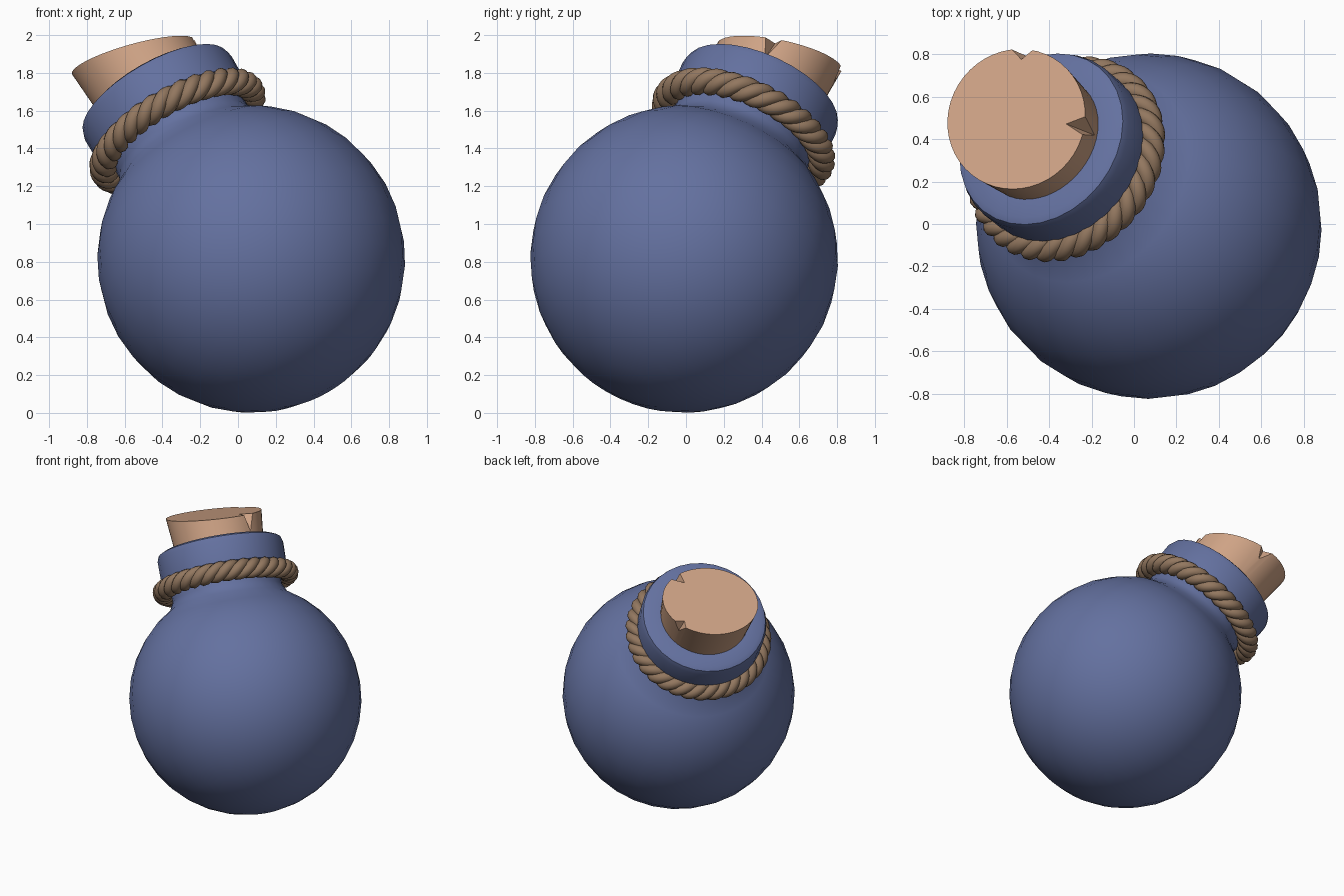
import bpy, bmesh, math
from mathutils import Vector, Matrix

if "Cube" in bpy.data.objects:
    bpy.data.objects.remove(bpy.data.objects["Cube"])

CENTRE = Vector((0.07, -0.01, 0.815))
AXIS = Vector((-0.464, 0.375, 0.803)).normalized()
TILT = AXIS.to_track_quat('Z', 'Y').to_matrix().to_4x4()
FRAME = Matrix.Translation(CENTRE) @ TILT      # local z runs up the neck
SEG = 32


def material(name, rgb):
    m = bpy.data.materials.new(name)
    m.diffuse_color = (*rgb, 1)
    m.use_nodes = True
    m.node_tree.nodes["Principled BSDF"].inputs["Base Color"].default_value = m.diffuse_color
    return m


blue = material("blue glaze", (0.127, 0.165, 0.35))
tan = material("cork tan", (0.62, 0.365, 0.235))
brown = material("rope brown", (0.29, 0.185, 0.115))


def make(name, bm, mat, angle=None):
    bmesh.ops.recalc_face_normals(bm, faces=bm.faces[:])
    me = bpy.data.meshes.new(name)
    bm.to_mesh(me)
    bm.free()
    ob = bpy.data.objects.new(name, me)
    bpy.context.collection.objects.link(ob)
    if mat:
        me.materials.append(mat)
    if angle:
        bpy.ops.object.select_all(action='DESELECT')
        ob.select_set(True)
        bpy.context.view_layer.objects.active = ob
        bpy.ops.object.shade_smooth_by_angle(angle=math.radians(angle))
    return ob


def circle(bm, mat, r, z=0.0, n=SEG):
    return [bm.verts.new(mat @ Vector((r * math.cos(2 * math.pi * i / n),
                                       r * math.sin(2 * math.pi * i / n), z))) for i in range(n)]


def bridge(bm, a, b):
    for i in range(len(a)):
        j = (i + 1) % len(a)
        bm.faces.new((a[i], a[j], b[j], b[i]))


# Round flask body, neck and collar: one turned profile (radius, height)
R = 0.815
end = math.pi - math.asin(0.42 / R)
profile = [(R * math.sin(end * i / 15), -R * math.cos(end * i / 15)) for i in range(1, 16)]
profile += [(0.39, 0.76), (0.39, 0.89), (0.445, 0.91), (0.447, 1.06), (0.435, 1.095),
            (0.405, 1.11), (0.30, 1.11), (0.29, 0.95)]
bm = bmesh.new()
rings = [circle(bm, FRAME, r, z) for r, z in profile]
pole = bm.verts.new(FRAME @ Vector((0, 0, -R)))
for i in range(SEG):
    bm.faces.new((pole, rings[0][(i + 1) % SEG], rings[0][i]))
for a, b in zip(rings, rings[1:]):
    bridge(bm, a, b)
bm.faces.new(rings[-1])
make("flask", bm, blue, 40)

# Cork: round plug whose top is cut at a flatter angle
top_centre = Vector((-0.555, 0.495, 1.885))
top_normal = Vector((-0.264, 0.2, 0.944)).normalized()
# same twist for both rings: rotate the neck frame onto the top normal
swing = AXIS.rotation_difference(top_normal).to_matrix().to_4x4()
top_frame = Matrix.Translation(top_centre) @ swing @ TILT
bm = bmesh.new()
low = circle(bm, FRAME, 0.30, 0.97, 48)
high = circle(bm, top_frame, 0.337, 0, 48)
bridge(bm, low, high)
bm.faces.new(high)
bm.faces.new(low[::-1])
cork = make("cork", bm, tan, 40)


# Wedge notches chipped from the cork rim
def notch(name, aim, depth, width, drop):
    d = Vector((*aim, 0)) - Vector((top_centre.x, top_centre.y, 0))
    d = (d - top_normal * d.dot(top_normal)).normalized()
    s = top_normal.cross(d)
    inner, outer = 0.337 - depth, 0.40
    half = width / 2 * (outer - inner) / depth
    bm = bmesh.new()
    for lift in (0.0, 0.05):
        base = top_centre + top_normal * lift
        for p in (d * inner, d * outer + s * half, d * outer - s * half):
            bm.verts.new(base + p)
    bm.verts.new(top_centre + d * 0.36 - AXIS * drop)
    bmesh.ops.convex_hull(bm, input=bm.verts[:])
    cutter = make(name, bm, tan)
    cutter.hide_render = True
    cutter.hide_set(True)
    mod = cork.modifiers.new(name, 'BOOLEAN')
    mod.operation = 'DIFFERENCE'
    mod.solver = 'EXACT'
    mod.object = cutter


notch("notch_back", (-0.545, 0.82), 0.05, 0.11, 0.16)
notch("notch_side", (-0.22, 0.445), 0.09, 0.09, 0.17)

# Rope: three strands twisted around a ring
curve = bpy.data.curves.new("rope", 'CURVE')
curve.dimensions = '3D'
curve.bevel_depth = 0.038
curve.bevel_resolution = 3
N, TURNS = 264, 11
for k in range(3):
    sp = curve.splines.new('POLY')
    sp.points.add(N - 1)
    sp.use_cyclic_u = True
    for i in range(N):
        t = 2 * math.pi * i / N
        w = TURNS * t + k * 2 * math.pi / 3
        r = 0.445 + 0.036 * math.cos(w)
        p = FRAME @ Vector((r * math.cos(t), r * math.sin(t), 0.841 + 0.036 * math.sin(w)))
        sp.points[i].co = (*p, 1)
curve.materials.append(brown)
rope = bpy.data.objects.new("rope", curve)
bpy.context.collection.objects.link(rope)
